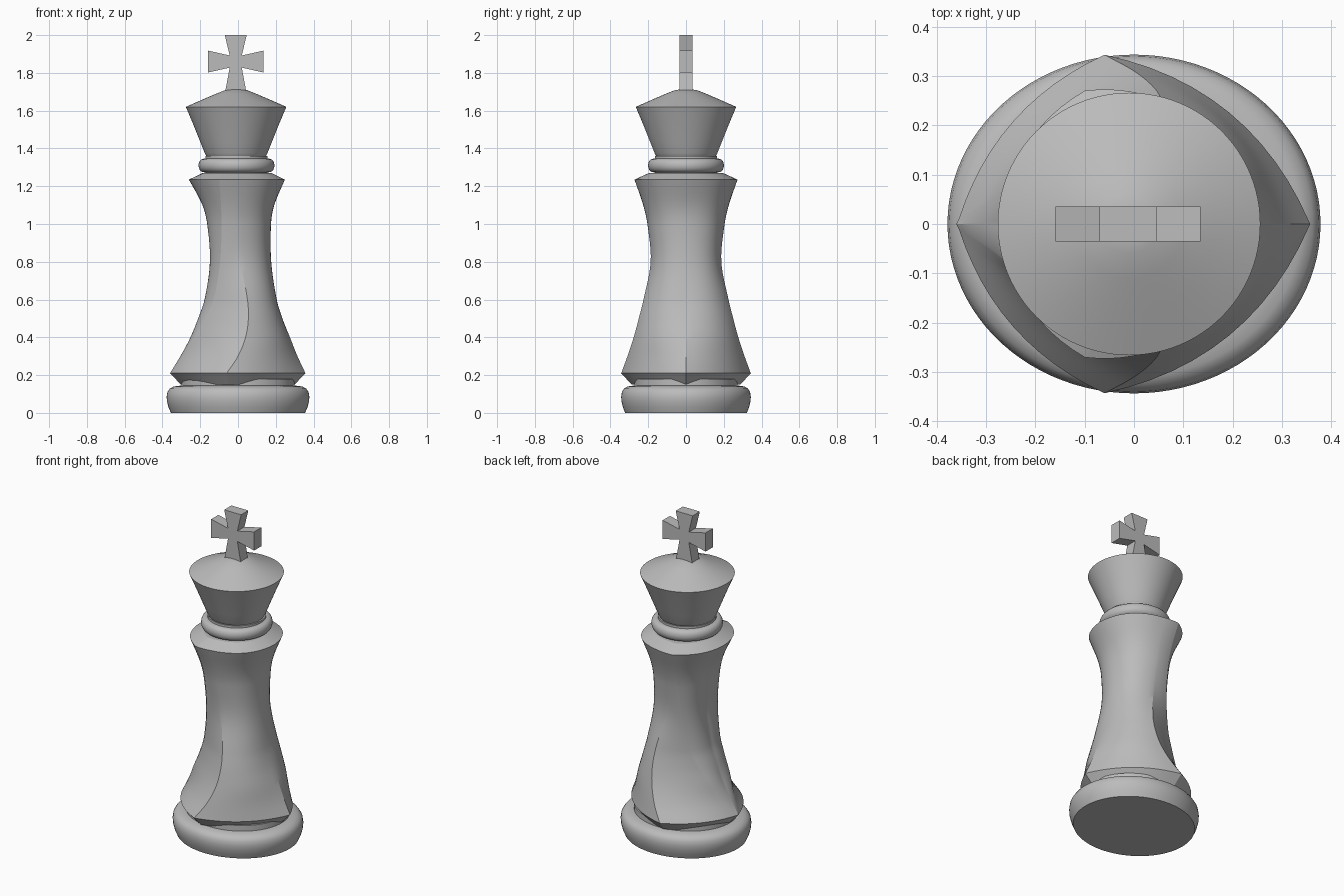
import bpy, bmesh
from math import cos, sin, pi, radians
from mathutils import Vector

cube = bpy.data.objects.get("Cube")
if cube:
    bpy.data.objects.remove(cube, do_unlink=True)

stone = bpy.data.materials.new("plain_grey")
stone.use_nodes = True
grey = (0.5, 0.5, 0.5, 1)
stone.diffuse_color = grey
stone.node_tree.nodes["Principled BSDF"].inputs["Base Color"].default_value = grey


def finish(name, bm, angle=30):
    bmesh.ops.recalc_face_normals(bm, faces=bm.faces[:])
    mesh = bpy.data.meshes.new(name)
    bm.to_mesh(mesh)
    bm.free()
    mesh.materials.append(stone)
    obj = bpy.data.objects.new(name, mesh)
    bpy.context.collection.objects.link(obj)
    bpy.ops.object.select_all(action='DESELECT')
    obj.select_set(True)
    bpy.context.view_layer.objects.active = obj
    bpy.ops.object.shade_smooth_by_angle(angle=radians(angle))
    return obj


def loft(name, rings, angle=30):
    """Skin a stack of equal closed rings and cap both ends."""
    bm = bmesh.new()
    loops = [[bm.verts.new(p) for p in ring] for ring in rings]
    n = len(loops[0])
    for low, high in zip(loops, loops[1:]):
        for i in range(n):
            j = (i + 1) % n
            bm.faces.new((low[i], low[j], high[j], high[i]))
    bm.faces.new(loops[0][::-1])
    bm.faces.new(loops[-1])
    return finish(name, bm, angle)


def turned(name, profile, centre=0, depth=1, sides=96):
    """Lathe a (radius, height) profile, with an optional oval depth."""
    turns = [2 * pi * i / sides for i in range(sides)]
    return loft(name, [[(centre + r * cos(t), depth * r * sin(t), z) for t in turns]
                       for r, z in profile])


def spline(rows, steps):
    """Smoothly interpolate between rows of numbers."""
    out = []
    for i in range(len(rows) - 1):
        a, b, c, d = (rows[max(0, min(len(rows) - 1, i + k))] for k in (-1, 0, 1, 2))
        for s in range(steps):
            t = s / steps
            u = t * t * (3 - 2 * t)
            row = []
            for p, q, r, w, zp, zq, zr, zw in zip(a, b, c, d, *[[v[0]] * len(v) for v in (a, b, c, d)]):
                h = zr - zq
                m = (r - p) / (zr - zp) * h
                n = (w - q) / (zw - zq) * h
                row.append((1 - u) * q + u * r + t * (1 - t) * ((1 - t) * m - t * n))
            out.append(row)
    return out + [list(rows[-1])]


def arc(p, q, bulge, n=12):
    """Points from p towards q, bowed outwards by a share of the chord."""
    side = Vector((q.y - p.y, p.x - q.x))
    return [p.lerp(q, i / n) + side * bulge * 4 * (i / n) * (1 - i / n) for i in range(n)]


def section(row):
    """Mirrored body outline: left edge, swept ridge, side ridge, right edge."""
    z, left, ax, ay, bx, by, right, bow_a, bow_b, bow_c = row
    d, a, b, c = (Vector(p) for p in ((left, 0), (ax, -ay), (bx, -by), (right, 0)))
    half = arc(d, a, bow_a) + arc(a, b, bow_b) + arc(b, c, bow_c) + [c]
    outline = half + [Vector((p.x, -p.y)) for p in half[-2:0:-1]]
    return [(p.x, p.y, z) for p in outline]


# Foot: oval disc with a rounded rim
turned("foot", [(.355, 0), (.368, .03), (.376, .06), (.378, .085), (.374, .11),
                (.362, .128), (.34, .14), (.3, .145)], depth=.908)
turned("foot_neck", [(.3, .13), (.3, .18)], depth=.91)

# Body: height, left, swept ridge xy, side ridge xy, right, three bows
levels = [
    (.21, -.36, -.355, .01, -.06, .343, .357, 0, .11, .13),
    (.3, -.305, -.295, .05, 0, .31, .315, .05, .08, .14),
    (.4, -.25, -.235, .095, .04, .277, .275, .08, .05, .16),
    (.5, -.21, -.175, .125, .055, .25, .235, .1, .03, .17),
    (.6, -.175, -.13, .145, .05, .225, .205, .12, .02, .18),
    (.8, -.143, -.095, .17, .015, .187, .176, .14, .03, .2),
    (1, -.16, -.087, .198, 0, .203, .175, .14, .04, .2),
    (1.1, -.187, -.09, .222, 0, .224, .192, .14, .04, .2),
    (1.235, -.26, -.1, .27, 0, .267, .248, .14, .04, .2),
]
rings = [section(row) for row in spline(levels, 6)]


def shrunk(ring, scale, z):
    return [(x * scale, y * scale, z) for x, y, _ in ring]


rings.insert(0, shrunk(rings[0], .84, .15))
rings += [shrunk(rings[-1], .72, 1.27)]
loft("body", rings, 18)

# Collar: thin neck with a rounded ring
turned("collar_neck", [(.165, 1.25), (.165, 1.36)], -.008)
turned("collar_ring", [(.165, 1.272)] +
       [(.175 + .026 * cos(t), 1.31 + .035 * sin(t))
        for t in (radians(k) for k in range(-80, 81, 20))] + [(.165, 1.347)], -.008)

# Crown: flared cup with a shallow domed lid
turned("crown", [(.14, 1.34), (.153, 1.35), (.166, 1.375), (.19, 1.435), (.228, 1.53),
                 (.266, 1.62), (.18, 1.658), (.11, 1.688), (.06, 1.708), (.03, 1.713)], -.01)

# Cross: flared arms on a flat plate
waist = .032
arms = [((1, 0), .147, .058), ((0, 1), .14, .058), ((-1, 0), .147, .058), ((0, -1), .155, .055)]
outline = []
for (dx, dz), reach, half in arms:
    for across, along in ((-half, reach), (half, reach), (waist, waist)):
        outline.append((dx * along - dz * across, dz * along + dx * across))
loft("cross", [[(x - .012, y, z + 1.86) for x, z in outline] for y in (-.035, .035)], 20)
